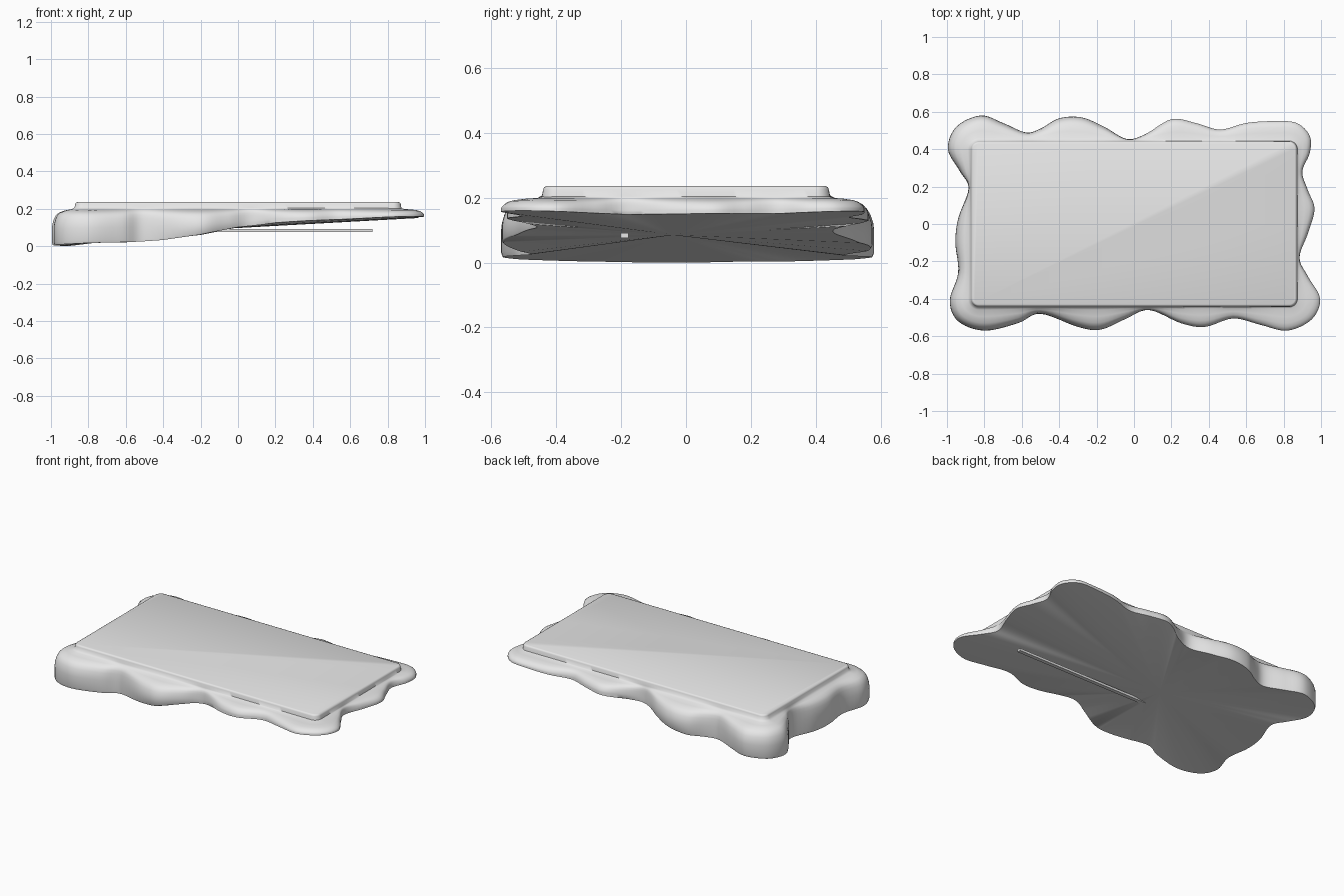
import bpy
import bmesh
import math
from mathutils import Vector

default_cube = bpy.data.objects.get("Cube")
if default_cube:
    bpy.data.objects.remove(default_cube, do_unlink=True)

# One plain grey for everything
grey = bpy.data.materials.new("light_grey")
grey.use_nodes = True
grey_colour = (0.8, 0.8, 0.8, 1.0)
grey.diffuse_color = grey_colour
grey.node_tree.nodes["Principled BSDF"].inputs["Base Color"].default_value = grey_colour


def finish(mesh_builder, name, angle):
    """Turn a bmesh into a named, shaded object."""
    bmesh.ops.recalc_face_normals(mesh_builder, faces=mesh_builder.faces)
    mesh = bpy.data.meshes.new(name)
    mesh_builder.to_mesh(mesh)
    mesh_builder.free()
    mesh.materials.append(grey)
    part = bpy.data.objects.new(name, mesh)
    bpy.context.collection.objects.link(part)
    bpy.ops.object.select_all(action='DESELECT')
    part.select_set(True)
    bpy.context.view_layer.objects.active = part
    bpy.ops.object.shade_smooth_by_angle(angle=math.radians(angle))
    return part


def closed_spline(points, steps):
    """Sample a smooth closed curve through the points."""
    samples = []
    count = len(points)
    for i in range(count):
        before, start, end, after = (Vector(points[(i + k) % count]) for k in (-1, 0, 1, 2))
        for step in range(steps):
            t = step / steps
            samples.append(0.5 * (2 * start + (end - before) * t
                                  + (2 * before - 5 * start + 4 * end - after) * t ** 2
                                  + (3 * start - before - 3 * end + after) * t ** 3))
    return samples


def interpolate(stops, x):
    """Smoothly blend between (position, value) stops."""
    if x <= stops[0][0]:
        return stops[0][1]
    for (left, low), (right, high) in zip(stops, stops[1:]):
        if x <= right:
            return low + (high - low) * (x - left) / (right - left)
    return stops[-1][1]


# Wavy outer edge: back, left end, front, right end
back_edge = [(-.995, .4), (-.95, .52), (-.82, .58), (-.7, .54), (-.58, .49), (-.5, .51),
             (-.4, .565), (-.28, .57), (-.16, .52), (-.04, .455), (.06, .48), (.2, .56),
             (.33, .54), (.46, .505), (.6, .54), (.75, .55), (.87, .54)]
left_end = [(.94, .47), (.94, .38), (.9, .28), (.93, .18), (.965, .08), (.93, -.05),
            (.885, -.18), (.93, -.28), (.995, -.4), (.95, -.51)]
front_edge = [(.82, -.57), (.68, -.54), (.53, -.505), (.38, -.55), (.25, -.53), (.08, -.46),
              (-.05, -.51), (-.18, -.565), (-.3, -.55), (-.5, -.48), (-.62, -.53), (-.8, -.57)]
right_end = [(-.94, -.52), (-.985, -.41), (-.94, -.26), (-.955, -.1), (-.94, .03),
             (-.885, .19), (-.93, .28)]
outline = closed_spline(back_edge + left_end + front_edge + right_end, 6)

# The underside rises toward the thin end
underside = [(-.95, 0), (-.6, .012), (-.4, .024), (-.2, .05), (-.1, .072), (0, .094),
             (.2, .115), (.5, .132), (1, .152)]


def bottom_height(point):
    return interpolate(underside, point.x) + 0.012 * (point.y / 0.57) ** 2


def plateau_point(point, half_x, half_y, radius):
    """Nearest point on a rounded rectangle."""
    core = Vector((max(-half_x, min(half_x, point.x)), max(-half_y, min(half_y, point.y))))
    return core + (point - core).normalized() * radius


# Rounded skirt around the raised plateau: (inward share, height share)
skirt_profile = [(.04, 0), (0, .08), (0, .45), (.02, .57), (.08, .71), (.17, .82),
                 (.32, .9), (.6, .96), (.88, .99), (1, 1.04)]
plateau_profile = [(.04, .226), (.037, .233), (.03, .236)]

slab = bmesh.new()
rings = []
for inward, share in skirt_profile:
    ring = []
    for point in outline:
        rim = plateau_point(point, .83, .4, .044)
        low = bottom_height(point)
        thin = max(0, min(1, (point.x + 0.6) / 1.2))
        height = low + (0.2 - low) * share ** (1 + 0.8 * thin)
        spot = point.lerp(rim, inward)
        ring.append(slab.verts.new((spot.x, spot.y, height)))
    rings.append(ring)
for radius, height in plateau_profile:
    spots = [plateau_point(point, .83, .4, radius) for point in outline]
    rings.append([slab.verts.new((spot.x, spot.y, height)) for spot in spots])

count = len(outline)
for lower, upper in zip(rings, rings[1:]):
    for i in range(count):
        j = (i + 1) % count
        slab.faces.new((lower[i], lower[j], upper[j], upper[i]))

# Flat top and fanned underside
slab.faces.new(rings[-1])
hub = slab.verts.new((-.23, -.04, .085))
for i in range(count):
    slab.faces.new((rings[0][(i + 1) % count], rings[0][i], hub))
finish(slab, "wavy_slab", 50)

# Thin rod under the slab
rod = bmesh.new()
bmesh.ops.create_cube(rod, size=1)
for vert in rod.verts:
    vert.co = Vector((vert.co.x * 1.05 + 0.195, vert.co.y * 0.025 - 0.19, vert.co.z * 0.015 + 0.084))
finish(rod, "underside_rod", 30)
